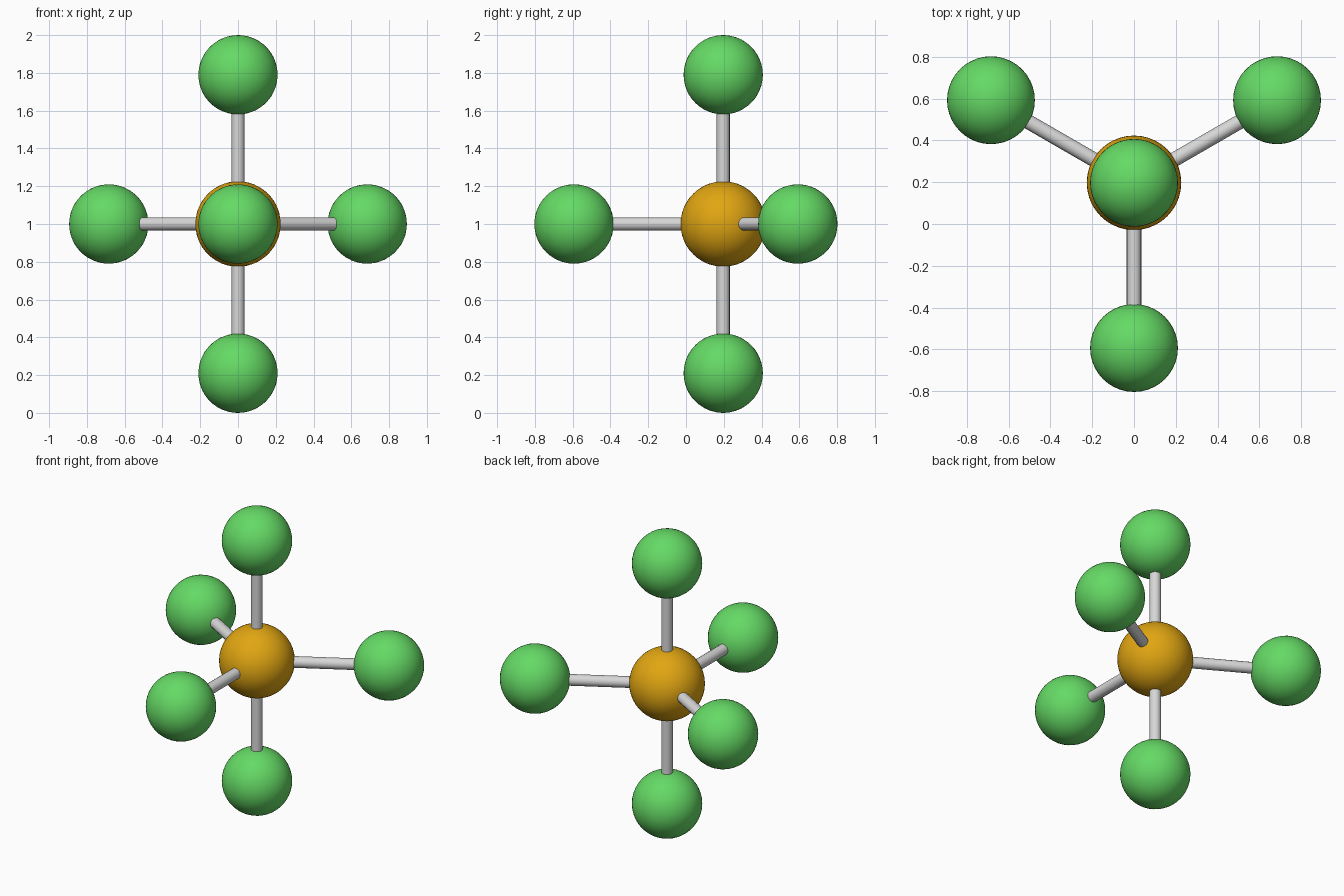
import bpy
from math import radians
from mathutils import Matrix, Vector

cube = bpy.data.objects.get("Cube")
if cube:
    bpy.data.objects.remove(cube, do_unlink=True)


def material(name, rgb):
    mat = bpy.data.materials.new(name)
    mat.use_nodes = True
    colour = (*rgb, 1)
    mat.diffuse_color = colour
    mat.node_tree.nodes["Principled BSDF"].inputs["Base Color"].default_value = colour
    return mat


GREEN = material("green", (0.13, 0.70, 0.13))
AMBER = material("amber", (0.75, 0.38, 0.006))
GREY = material("light grey", (0.68, 0.68, 0.68))

CENTRE = Vector((0, 0.197, 1.0))
ARM = 0.79


def finish(name, mat):
    obj = bpy.context.object
    obj.name = name
    obj.data.materials.append(mat)
    bpy.ops.object.shade_smooth_by_angle(angle=radians(40))


def ball(name, place, radius, mat):
    bpy.ops.mesh.primitive_ico_sphere_add(subdivisions=4, radius=radius, location=place)
    finish(name, mat)


def rod(name, direction):
    # Runs from the middle ball's centre to an outer ball's centre
    bpy.ops.mesh.primitive_cylinder_add(
        vertices=16, radius=0.035, depth=ARM,
        location=CENTRE + direction * ARM / 2,
        rotation=direction.to_track_quat('Z', 'Y').to_euler())
    finish(name, GREY)


# Middle ball
ball("centre_ball", CENTRE, 0.226, AMBER)

# Two upright arms and three level arms spaced a third of a turn apart
front = Vector((0, -1, 0))
arms = {"top": Vector((0, 0, 1)), "bottom": Vector((0, 0, -1))}
for i, side in enumerate(("front", "back_left", "back_right")):
    arms[side] = Matrix.Rotation(radians(120 * i), 3, 'Z') @ front

for side, direction in arms.items():
    rod(side + "_rod", direction)
    ball(side + "_ball", CENTRE + direction * ARM, 0.21, GREEN)
